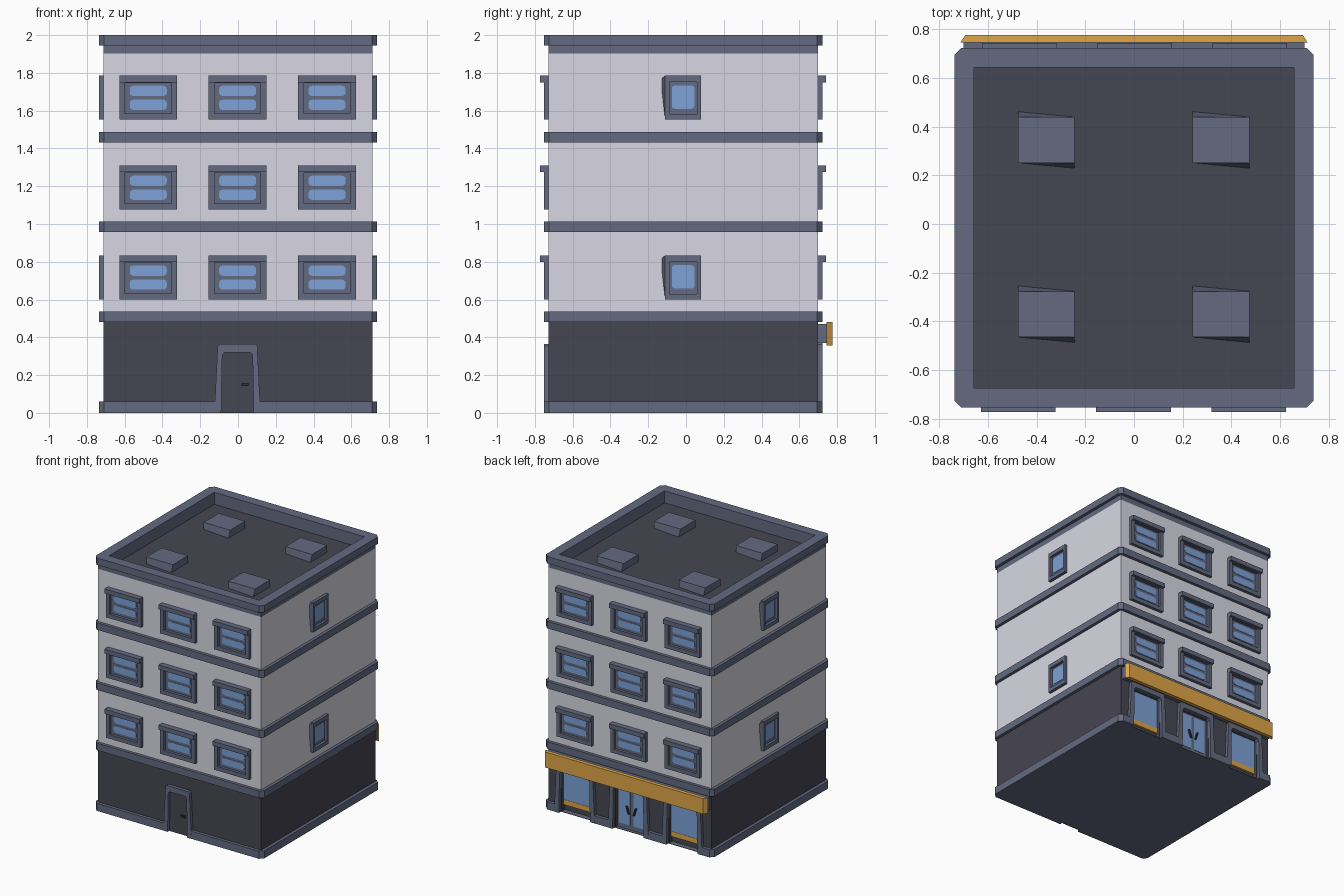
import bpy
import bmesh
import math
from mathutils import Vector, Matrix

cube = bpy.data.objects.get("Cube")
if cube:
    bpy.data.objects.remove(cube, do_unlink=True)


def material(name, rgb):
    m = bpy.data.materials.new(name)
    m.use_nodes = True
    col = (*rgb, 1)
    m.diffuse_color = col
    m.node_tree.nodes["Principled BSDF"].inputs["Base Color"].default_value = col
    return m


LIGHT = material("light_plaster", (0.69, 0.685, 0.77))
TRIM = material("slate_trim", (0.126, 0.147, 0.218))
DARK = material("dark_wall", (0.062, 0.061, 0.085))
GLASS = material("blue_glass", (0.205, 0.36, 0.68))
ORANGE = material("orange_sign", (0.74, 0.385, 0.066))
BLACK = material("dark_handle", (0.03, 0.03, 0.045))

CENTRE = Matrix.Translation((0, -0.015, 0))
WALL = 0.713      # distance from the centre to each wall
BAND = 0.737      # distance from the centre to the trim faces
CUT = 0.028       # corner chamfer of the trim
ROOF = 1.905
FRONT, LEFT, BACK, RIGHT = 0, 1, 2, 3


def loft(name, rings, mat, hollow=False, side=FRONT):
    """Skin a chain of point rings; cap the ends, or close the chain if hollow."""
    bm = bmesh.new()
    loops = [[bm.verts.new(p) for p in r] for r in rings]
    pairs = list(zip(loops, loops[1:]))
    if hollow:
        pairs.append((loops[-1], loops[0]))
    else:
        bm.faces.new(loops[0])
        bm.faces.new(loops[-1])
    n = len(loops[0])
    for a, b in pairs:
        for i in range(n):
            j = (i + 1) % n
            bm.faces.new((a[i], a[j], b[j], b[i]))
    bmesh.ops.recalc_face_normals(bm, faces=bm.faces)
    mesh = bpy.data.meshes.new(name)
    bm.to_mesh(mesh)
    bm.free()
    mesh.transform(CENTRE @ Matrix.Rotation(side * math.pi / 2, 4, "Z"))
    mesh.materials.append(mat)
    ob = bpy.data.objects.new(name, mesh)
    bpy.context.scene.collection.objects.link(ob)


# Outlines on a wall (across, up) and on the ground plan
def rect(u0, u1, z0, z1):
    return [(u0, z0), (u1, z0), (u1, z1), (u0, z1)]


def rounded(u0, u1, z0, z1, r):
    pts = []
    corners = ((u1 - r, z1 - r), (u0 + r, z1 - r), (u0 + r, z0 + r), (u1 - r, z0 + r))
    for k, (cu, cz) in enumerate(corners):
        for s in range(4):
            a = (k + s / 3) * math.pi / 2
            pts.append((cu + r * math.cos(a), cz + r * math.sin(a)))
    return pts


def at(pts, w):
    return [Vector((u, -w, z)) for u, z in pts]


def plate(name, pts, w0, w1, mat, side, front_pts=None):
    loft(name, [at(pts, w0), at(front_pts or pts, w1)], mat, side=side)


def frame(name, outer, inner, w0, w1, mat, side):
    rings = [at(outer, w0), at(outer, w1), at(inner, w1), at(inner, w0)]
    loft(name, rings, mat, hollow=True, side=side)


def plan(r, z, c):
    pts = []
    for sx, sy in ((1, 1), (-1, 1), (-1, -1), (1, -1)):
        ends = [(sx * r, sy * (r - c)), (sx * (r - c), sy * r)]
        pts += ends if sx * sy > 0 else ends[::-1]
    return [Vector((x, y, z)) for x, y in pts]


def slab(name, r, z0, z1, mat, c=0.0001):
    loft(name, [plan(r, z0, c), plan(r, z1, c)], mat)


def ring(name, ro, ri, z0, z1, mat, c=0.0001):
    rings = [plan(ro, z0, c), plan(ro, z1, c), plan(ri, z1, 0.0001), plan(ri, z0, 0.0001)]
    loft(name, rings, mat, hollow=True)


# Ground floor: core, wall skins and shop piers that leave the shopfront recessed
slab("base_plate", WALL - 0.001, 0, 0.004, TRIM)
slab("ground_floor_core", WALL - 0.04, 0.002, 0.5, DARK)
for side in (FRONT, LEFT, RIGHT):
    plate("ground_floor_wall", rect(-WALL, WALL, 0.002, 0.5), 0.66, WALL, DARK, side)
for u0, u1 in ((-WALL, -0.6), (-0.34, -0.13), (0.13, 0.34), (0.6, WALL)):
    plate("shop_pier", rect(u0, u1, 0.002, 0.34), 0.66, WALL, DARK, BACK)
plate("shop_lintel", rect(-WALL, WALL, 0.33, 0.5), 0.66, WALL, DARK, BACK)

# Upper walls, floor bands, roof and parapet
slab("upper_walls", WALL, 0.5, ROOF - 0.002, LIGHT)
slab("roof_deck", 0.70, ROOF - 0.01, ROOF, DARK)
for z in (0.48, 0.957, 1.432):
    slab("floor_band", BAND, z, z + 0.056, TRIM, CUT)
ring("parapet", WALL, 0.657, ROOF - 0.002, 1.95, TRIM)
ring("parapet_cap", BAND, 0.657, 1.945, 2.0, TRIM, CUT)

# Roof units with a sheared foot
for x in (-0.36, 0.357):
    for y in (0.36, -0.355):
        h, d = 0.116, 0.094
        top = [(x - h, y - d), (x + h, y - d), (x + h, y + d), (x - h, y + d)]
        foot = [(x - h, y - d), (x + h, y - d - 0.022), (x + h, y + d), (x - h, y + d + 0.022)]
        loft("roof_unit", [[Vector((*p, ROOF)) for p in foot],
                           [Vector((*p, 1.96)) for p in top]], TRIM)


# Windows
def wide_window(u, z, side):
    h = 0.153
    frame("window_frame", rect(u - h, u + h, z, z + 0.2),
          rect(u - 0.122, u + 0.122, z + 0.032, z + 0.195), WALL - 0.01, BAND, TRIM, side)
    plate("window_hood", rect(u - h, u + h, z + 0.198, z + 0.233), WALL - 0.01, 0.757, TRIM, side)
    plate("window_sash", rect(u - 0.125, u + 0.125, z + 0.03, z + 0.2), WALL - 0.01, 0.716, TRIM, side)
    for dz in (0.052, 0.126):
        plate("window_pane", rounded(u - 0.098, u + 0.098, z + dz, z + dz + 0.054, 0.018),
              WALL, 0.719, GLASS, side)


def narrow_window(z, side):
    frame("side_window_frame", rect(-0.095, 0.095, z, z + 0.233),
          rect(-0.073, 0.073, z + 0.03, z + 0.2), WALL - 0.01, BAND, TRIM, side)
    plate("side_window_sash", rect(-0.08, 0.08, z + 0.02, z + 0.21), WALL - 0.01, 0.716, TRIM, side)
    plate("side_window_pane", rounded(-0.06, 0.06, z + 0.058, z + 0.182, 0.016),
          WALL, 0.719, GLASS, side)
    foot = [(-0.095, z), (-0.08, z), (-0.08, z + 0.232), (-0.12, z + 0.215)]
    face = [(-0.095, z), (-0.08, z), (-0.08, z + 0.232), (-0.095, z + 0.232)]
    plate("side_window_jamb", foot, WALL - 0.01, BAND - 0.001, TRIM, side, face)


for side in (FRONT, BACK):
    for z in (0.6, 1.076, 1.552):
        for u in (-0.475, -0.002, 0.471):
            wide_window(u, z, side)
for side in (LEFT, RIGHT):
    for z in (0.6, 1.552):
        narrow_window(z, side)


# Flared door and shopfront surrounds
def surround(name, u, half, top, border, side):
    outer = half + border
    arm = [(outer + 0.018, 0), (outer + 0.014, 0.07), (outer, top - 0.012), (outer - 0.012, top)]
    hole = [(half - 0.012, top - 0.045), (half, top - 0.06), (half + 0.006, 0)]
    pts = [(u + a, z) for a, z in arm]
    pts += [(u - a, z) for a, z in arm[::-1]]
    pts += [(u - a, z) for a, z in hole[::-1]]
    pts += [(u + a, z) for a, z in hole]
    plate(name, pts, WALL - 0.01, BAND + 0.001, TRIM, side)


surround("front_door_surround", -0.003, 0.08, 0.366, 0.025, FRONT)
plate("front_door", rect(-0.08, 0.075, 0, 0.312), WALL - 0.01, 0.717, DARK, FRONT)
plate("front_door_handle", rect(0.018, 0.055, 0.142, 0.157), WALL, 0.73, BLACK, FRONT)

GLAZING = 0.688   # distance from the centre to the recessed shop glass
for u in (-0.47, 0.47):
    surround("shop_window_surround", u, 0.13, 0.375, 0.03, BACK)
    plate("shop_window_glass", rect(u - 0.13, u + 0.13, 0.09, 0.335), 0.66, GLAZING, GLASS, BACK)
    plate("shop_window_sill", rect(u - 0.13, u + 0.13, 0.05, 0.09), 0.66, GLAZING + 0.002, ORANGE, BACK)

surround("shop_door_surround", 0, 0.13, 0.375, 0.03, BACK)
plate("shop_door_leaves", rect(-0.13, 0.13, 0, 0.335), 0.66, GLAZING, TRIM, BACK)
for s in (-1, 1):
    u0, u1 = sorted((s * 0.014, s * 0.112))
    plate("shop_door_glass", rect(u0, u1, 0.04, 0.315), 0.67, GLAZING + 0.004, GLASS, BACK)
    grip = [(s * 0.016, 0.13), (s * 0.028, 0.13), (s * 0.046, 0.19), (s * 0.034, 0.19)]
    plate("shop_door_handle", grip, 0.67, GLAZING + 0.018, BLACK, BACK)

# Sign board above the shop
plate("sign_backing", rect(-0.70, 0.70, 0.37, 0.47), 0.70, 0.762, TRIM, BACK)
plate("sign_board", rect(-0.712, 0.712, 0.357, 0.48), 0.76, 0.79, ORANGE, BACK,
      rect(-0.692, 0.692, 0.357, 0.48))

# Plinth with chamfered corners, broken at the doors and shop windows
runs = {FRONT: [(-BAND, -0.11), (0.105, BAND)],
        LEFT: [(-BAND, BAND)], RIGHT: [(-BAND, BAND)],
        BACK: [(-BAND, -0.61), (-0.33, -0.14), (0.14, 0.33), (0.61, BAND)]}
for side, spans in runs.items():
    for u0, u1 in spans:
        f0, f1 = max(u0, CUT - BAND), min(u1, BAND - CUT)
        plate("plinth", rect(u0, u1, 0, 0.06), BAND - CUT, BAND, TRIM, side, rect(f0, f1, 0, 0.06))
